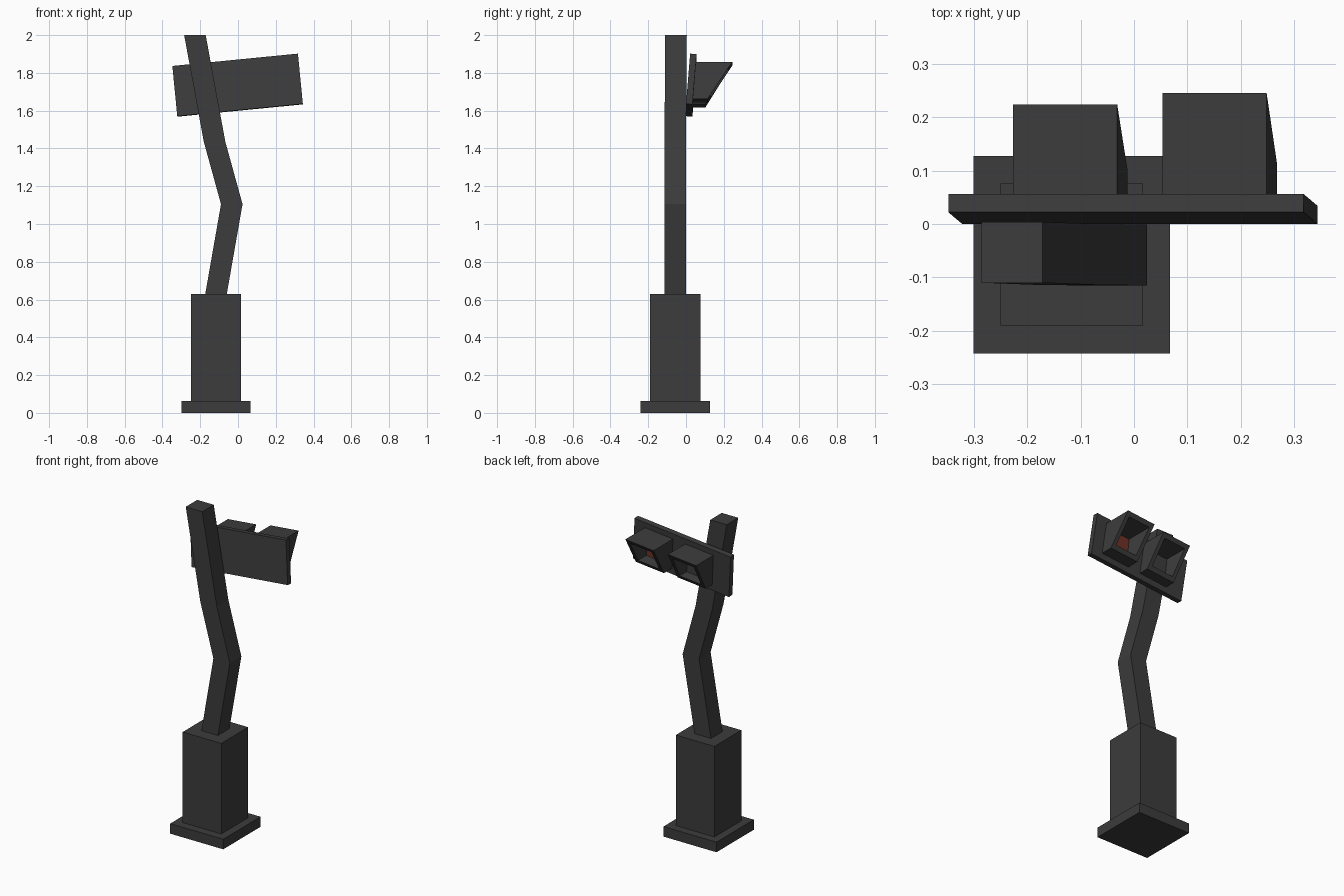
import bpy, bmesh
from math import radians
from mathutils import Matrix, Vector

if "Cube" in bpy.data.objects:
    bpy.data.objects.remove(bpy.data.objects["Cube"])

def finish(name, bm, matrix=Matrix(), material=None):
    bmesh.ops.recalc_face_normals(bm, faces=bm.faces)
    me = bpy.data.meshes.new(name)
    bm.to_mesh(me)
    bm.free()
    ob = bpy.data.objects.new(name, me)
    ob.matrix_world = matrix
    if material:
        me.materials.append(material)
    bpy.context.collection.objects.link(ob)
    return ob

def loft(name, rings, matrix=Matrix(), material=None):
    """Skin a chain of four-cornered rings and cap both ends."""
    bm = bmesh.new()
    vs = [[bm.verts.new(p) for p in ring] for ring in rings]
    for a, b in zip(vs, vs[1:]):
        for i in range(4):
            j = (i + 1) % 4
            bm.faces.new((a[i], a[j], b[j], b[i]))
    bm.faces.new(vs[0])
    bm.faces.new(vs[-1])
    return finish(name, bm, matrix, material)

def box(name, lo, hi, matrix=Matrix()):
    flat = [(lo[0], lo[1]), (hi[0], lo[1]), (hi[0], hi[1]), (lo[0], hi[1])]
    return loft(name, [[(x, y, z) for x, y in flat] for z in (lo[2], hi[2])], matrix)

def material(name, color):
    m = bpy.data.materials.new(name)
    m.diffuse_color = color
    m.use_nodes = True
    m.node_tree.nodes["Principled BSDF"].inputs["Base Color"].default_value = m.diffuse_color
    return m

dark = material("dark_grey", (0.045, 0.045, 0.045, 1))
red = material("red", (0.16, 0.03, 0.02, 1))

# Foot and pedestal
parts = [box("base_plate", (-0.30, -0.242, 0), (0.067, 0.127, 0.063)),
         box("pedestal", (-0.25, -0.19, 0.06), (0.017, 0.076, 0.63))]

# Bent pole: centre x, centre y, height at each bend
h = 0.057
path = [(-0.118, -0.057, 0.62), (-0.033, -0.058, 1.105),
        (-0.124, -0.057, 1.435), (-0.228, -0.053, 2.0)]
parts.append(loft("bent_pole", [[(x - h, y - h, z), (x + h, y - h, z),
                                 (x + h, y + h, z), (x - h, y + h, z)]
                                for x, y, z in path]))

# Signal board, rolled sideways and leaning back
roll = Matrix.Rotation(radians(-5.6), 4, 'Y')
place = Matrix.Translation((-0.002, 0, 1.735)) @ roll
lean = Matrix.Translation((0, 0.028, 0)) @ Matrix.Rotation(radians(-4.7), 4, 'X')
parts.append(box("signal_board", (-0.334, -0.017, -0.134), (0.334, 0.017, 0.134),
                 place @ lean))

# Two slanted hoods with recessed lenses
def ring(u, half, y_top, y_bottom):
    return [(u - half, y_bottom, -half), (u + half, y_bottom, -half),
            (u + half, y_top, half), (u - half, y_top, half)]

for side, u, top, bottom in (("left", -0.118, 0.224, 0.102),
                             ("right", 0.163, 0.245, 0.115)):
    slope = (top - bottom) / 0.196
    mid = (top + bottom) / 2
    rim, seat = 0.074, 0.067
    parts.append(loft(side + "_hood", [
        ring(u, 0.098, 0.035, 0.02),
        ring(u, 0.098, top, bottom),
        ring(u, rim, mid + slope * rim, mid - slope * rim),
        ring(u, seat, 0.06, 0.06)], place))
    lens = bmesh.new()
    lens.faces.new([lens.verts.new(p) for p in ring(u, seat - 0.003, 0.063, 0.063)])
    bmesh.ops.reverse_faces(lens, faces=lens.faces)
    finish(side + "_lens", lens, place, red if side == "right" else dark)

for p in parts:
    p.data.materials.append(dark)
